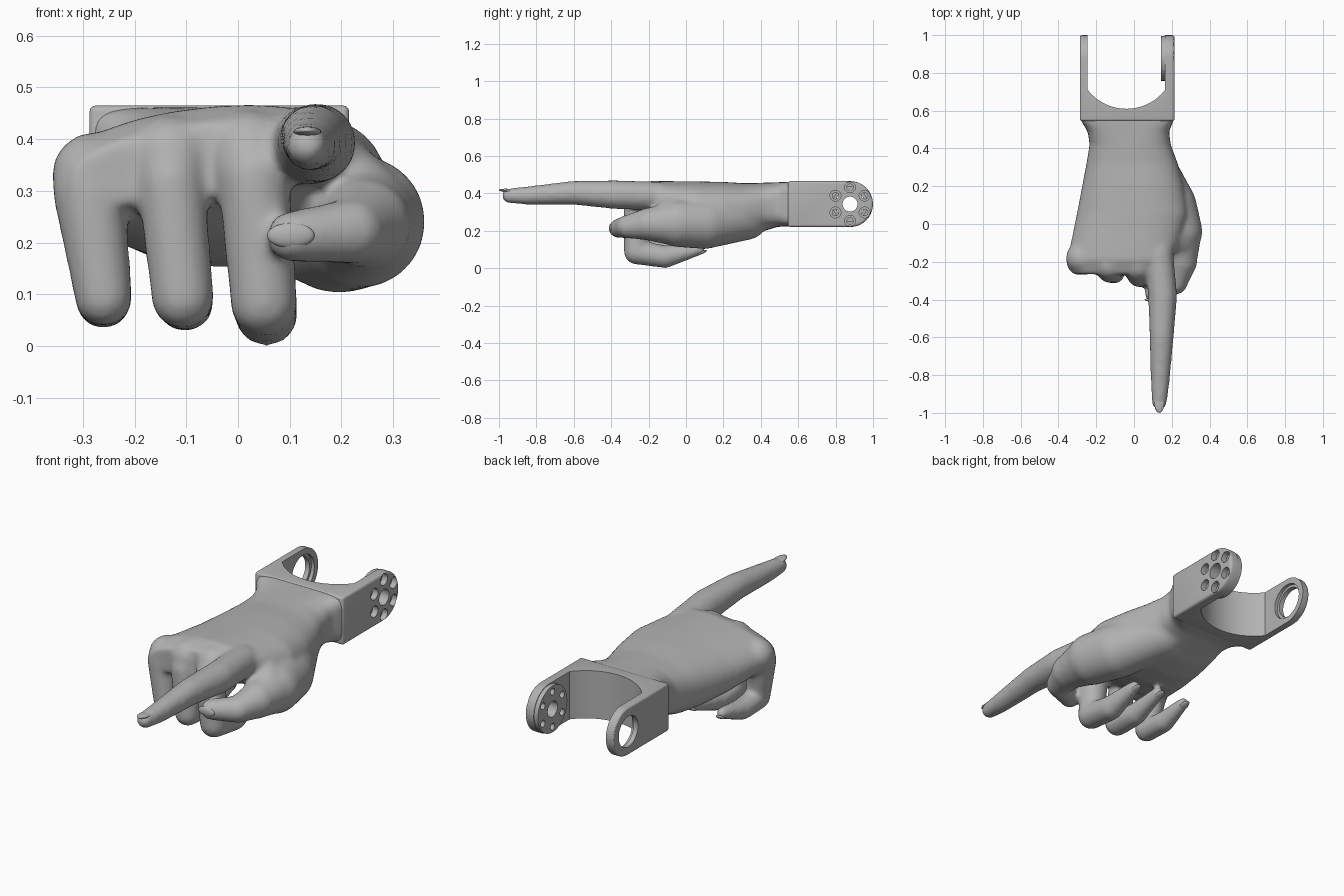
import bpy, bmesh, math
from mathutils import Vector, Matrix

cube = bpy.data.objects.get("Cube")
if cube:
    bpy.data.objects.remove(cube, do_unlink=True)

grey = bpy.data.materials.new("plain grey")
grey.use_nodes = True
grey.diffuse_color = (0.45, 0.45, 0.45, 1)
grey.node_tree.nodes["Principled BSDF"].inputs["Base Color"].default_value = (0.45, 0.45, 0.45, 1)


def make(name, bm):
    bmesh.ops.recalc_face_normals(bm, faces=bm.faces)
    mesh = bpy.data.meshes.new(name)
    bm.to_mesh(mesh)
    bm.free()
    mesh.materials.append(grey)
    obj = bpy.data.objects.new(name, mesh)
    bpy.context.collection.objects.link(obj)
    return obj


def activate(obj):
    bpy.ops.object.select_all(action='DESELECT')
    obj.select_set(True)
    bpy.context.view_layer.objects.active = obj


def apply_all(obj):
    activate(obj)
    for mod in list(obj.modifiers):
        bpy.ops.object.modifier_apply(modifier=mod.name)


def limb(bm, joints):
    """Chain of balls joined by tapered cones; each joint is x, y, z, radius."""
    for x, y, z, r in joints:
        bmesh.ops.create_uvsphere(bm, u_segments=24, v_segments=16, radius=r,
                                  matrix=Matrix.Translation((x, y, z)))
    for a, b in zip(joints, joints[1:]):
        p, q = Vector(a[:3]), Vector(b[:3])
        turn = (q - p).to_track_quat('Z', 'Y').to_matrix().to_4x4()
        bmesh.ops.create_cone(bm, cap_ends=True, segments=24, radius1=a[3], radius2=b[3],
                              depth=(q - p).length,
                              matrix=Matrix.Translation((p + q) / 2) @ turn)


def loft(bm, sections, n=40):
    """Skin over superellipse sections: y, cx, cz, half width, half height, tilt, power."""
    rings = []
    for y, cx, cz, hx, hz, tilt, power in sections:
        ring = []
        for i in range(n):
            a = math.tau * i / n
            c, s = math.cos(a), math.sin(a)
            dx = hx * math.copysign(abs(c) ** (2 / power), c)
            dz = hz * math.copysign(abs(s) ** (2 / power), s)
            ring.append(bm.verts.new((cx + dx, y, cz + dz + tilt * dx)))
        rings.append(ring)
    for a, b in zip(rings, rings[1:]):
        for i in range(n):
            j = (i + 1) % n
            bm.faces.new((a[i], a[j], b[j], b[i]))
    bm.faces.new(rings[0])
    bm.faces.new(rings[-1])


def prism(name, outline, to_point, lo, hi):
    """Extrude a flat outline between two depths."""
    bm = bmesh.new()
    a = [bm.verts.new(to_point(u, v, lo)) for u, v in outline]
    b = [bm.verts.new(to_point(u, v, hi)) for u, v in outline]
    bm.faces.new(a)
    bm.faces.new(b)
    for i in range(len(a)):
        j = (i + 1) % len(a)
        bm.faces.new((a[i], a[j], b[j], b[i]))
    return make(name, bm)


def arc(cu, cv, r, start, end, n=32):
    angles = [math.radians(start + (end - start) * i / n) for i in range(n + 1)]
    return [(cu + r * math.cos(a), cv + r * math.sin(a)) for a in angles]


def disc(name, y, z, r, lo, hi):
    return prism(name, arc(y, z, r, 0, 360, 40)[:-1], lambda u, v, d: (d, u, v), lo, hi)


def cut(obj, cutter):
    mod = obj.modifiers.new("cut", 'BOOLEAN')
    mod.operation = 'DIFFERENCE'
    mod.solver = 'EXACT'
    mod.object = cutter
    apply_all(obj)
    bpy.data.objects.remove(cutter, do_unlink=True)


# Hand: palm, wrist flare, fingers and thumb fused into one smooth skin
bm = bmesh.new()
loft(bm, [
    (0.6, -0.036, 0.3425, 0.247, 0.119, 0, 8),
    (0.55, -0.036, 0.3425, 0.247, 0.119, 0, 8),
    (0.49, -0.03, 0.34, 0.215, 0.119, 0, 4),
    (0.42, -0.02, 0.328, 0.215, 0.129, 0, 2.8),
    (0.32, -0.01, 0.31, 0.242, 0.144, 0, 2.5),
    (0.2, -0.005, 0.307, 0.27, 0.154, 0.02, 2.3),
    (0.05, -0.01, 0.315, 0.294, 0.148, 0.05, 2.2),
    (-0.1, -0.05, 0.338, 0.285, 0.124, 0.09, 2.2),
    (-0.19, -0.08, 0.36, 0.272, 0.1, 0.12, 2.2),
    (-0.265, -0.09, 0.355, 0.235, 0.072, 0.14, 2.3)])
fingers = {
    "middle": [(0.02, -0.22, 0.375, 0.082), (0.03, -0.265, 0.33, 0.07),
               (0.05, -0.267, 0.085, 0.065), (0.055, -0.11, 0.061, 0.061), (0.055, 0.07, 0.1, 0.032)],
    "ring": [(-0.13, -0.215, 0.365, 0.082), (-0.13, -0.245, 0.32, 0.066),
             (-0.107, -0.255, 0.095, 0.061), (-0.102, -0.11, 0.083, 0.055), (-0.095, 0.07, 0.12, 0.031)],
    "little": [(-0.277, -0.18, 0.33, 0.084), (-0.288, -0.2, 0.3, 0.071),
               (-0.26, -0.215, 0.095, 0.056), (-0.26, -0.08, 0.085, 0.052), (-0.255, 0.07, 0.12, 0.03)],
}
for joints in fingers.values():
    limb(bm, joints)
# index finger, thumb, and the web between them
limb(bm, [(0.13, -0.15, 0.385, 0.077), (0.152, -0.38, 0.393, 0.077), (0.146, -0.6, 0.403, 0.064),
          (0.138, -0.85, 0.388, 0.049), (0.134, -0.945, 0.387, 0.04)])
limb(bm, [(0.09, 0.32, 0.272, 0.122), (0.195, 0.1, 0.238, 0.136), (0.235, -0.04, 0.24, 0.128),
          (0.247, -0.2, 0.235, 0.088), (0.22, -0.31, 0.222, 0.064), (0.105, -0.365, 0.212, 0.05)])
limb(bm, [(0.14, -0.02, 0.36, 0.09), (0.23, -0.09, 0.28, 0.088)])
hand = make("hand", bm)
remesh = hand.modifiers.new("fuse", 'REMESH')
remesh.mode = 'VOXEL'
remesh.voxel_size = 0.011
smooth = hand.modifiers.new("soften", 'SMOOTH')
smooth.factor = 0.5
smooth.iterations = 14
apply_all(hand)
bpy.ops.object.shade_smooth()


# Fingernails: thin flattened shells set into the tips
def nail(name, place, size, pitch=0):
    bm = bmesh.new()
    bmesh.ops.create_uvsphere(bm, u_segments=20, v_segments=12, radius=1, matrix=Matrix.Translation(place)
                              @ Matrix.Rotation(math.radians(pitch), 4, 'X') @ Matrix.Diagonal((*size, 1)))
    activate(make(name, bm))
    bpy.ops.object.shade_smooth()


nail("index_nail", (0.134, -0.946, 0.414), (0.027, 0.054, 0.01), -4)
nail("thumb_nail", (0.102, -0.401, 0.214), (0.046, 0.011, 0.024))
for name, joints in fingers.items():
    x, y, z, r = joints[-1]
    nail(name + "_nail", (x, y + 0.008, z - r + 0.014), (0.021, 0.036, 0.009), 20)

# Bracket: rounded side profile, hollowed by a curved slot
HUB_Y, HUB_Z, R = 0.877, 0.3425, 0.1225
side = [(0.545, HUB_Z + R), (0.545, HUB_Z - R)] + arc(HUB_Y, HUB_Z, R, -90, 90)
bracket = prism("wrist_bracket", side, lambda u, v, d: (d, u, v), -0.287, 0.215)
bevel = bracket.modifiers.new("round", 'BEVEL')
bevel.width = 0.012
bevel.segments = 3
bevel.limit_method = 'ANGLE'
bevel.angle_limit = math.radians(40)
apply_all(bracket)
slot = arc(-0.04, 0.87, 0.26, 218, 322) + [(0.165, 1.1), (-0.245, 1.1)]
cut(bracket, prism("slot_cutter", slot, lambda u, v, d: (u, v, d), 0, 0.7))

# Drive disc on the inside of the left arm
drive = disc("drive_disc", HUB_Y, HUB_Z, 0.119, 0.143, 0.168)

# Left arm: centre bore and six recessed screw holes
for obj in (bracket, drive):
    cut(obj, disc("bore_cutter", HUB_Y, HUB_Z, 0.04, 0.1, 0.3))
for i in range(6):
    a = math.radians(30 + 60 * i)
    y, z = HUB_Y + 0.09 * math.cos(a), HUB_Z + 0.09 * math.sin(a)
    cut(bracket, disc("recess_cutter", y, z, 0.029, 0.185, 0.3))
    for obj in (bracket, drive):
        cut(obj, disc("screw_cutter", y, z, 0.017, 0.1, 0.3))

# Right arm: stepped bearing hole
cut(bracket, disc("bearing_cutter", HUB_Y, HUB_Z, 0.078, -0.4, -0.2))
cut(bracket, disc("step_cutter", HUB_Y, HUB_Z, 0.092, -0.262, -0.2))

for obj in (bracket, drive):
    activate(obj)
    bpy.ops.object.shade_smooth_by_angle(angle=math.radians(30))
